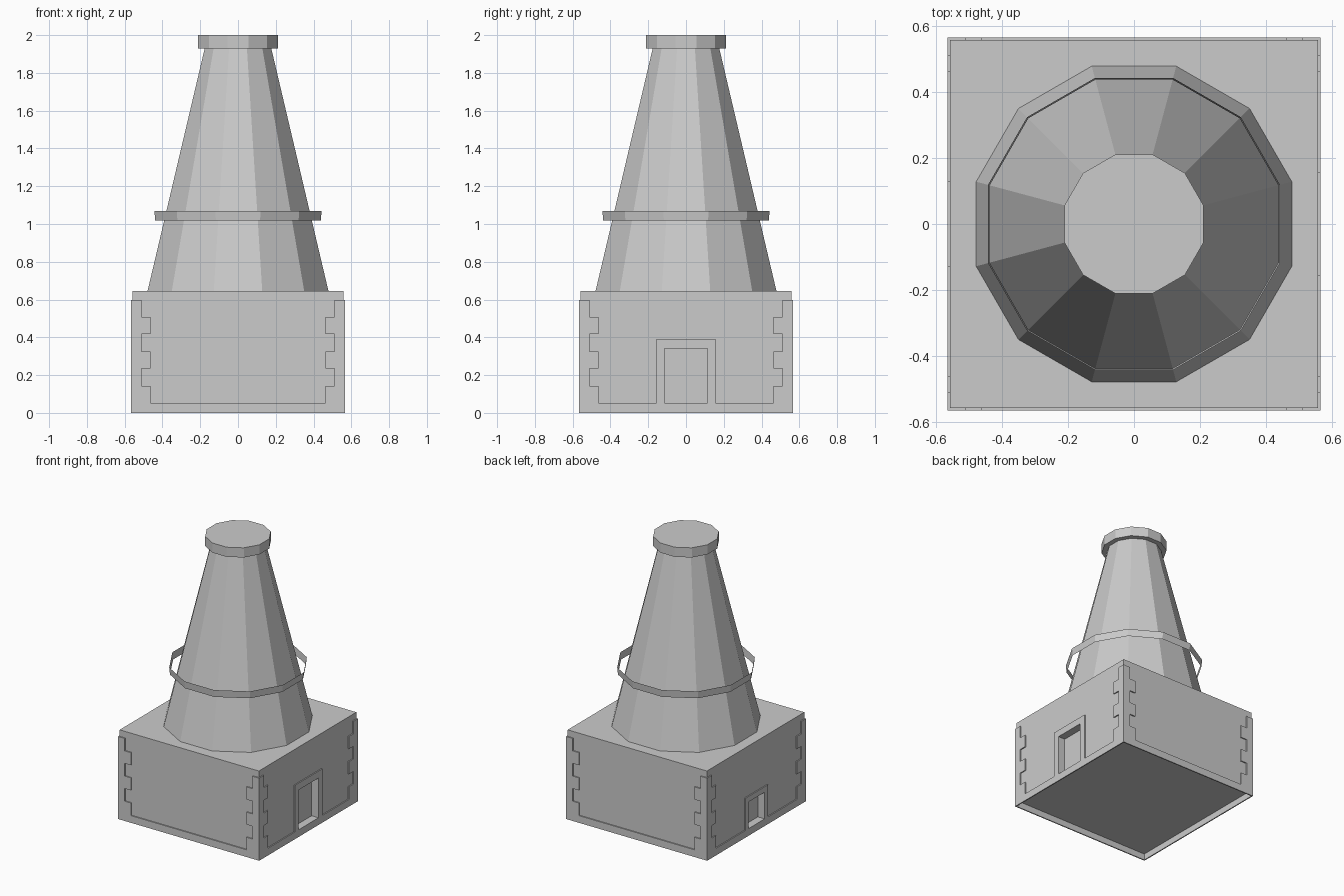
import bpy, bmesh
from math import pi, cos, sin
from mathutils import Matrix

if "Cube" in bpy.data.objects:
    bpy.data.objects.remove(bpy.data.objects["Cube"])

HALF, WALL_H, RECESS = 0.566, 0.645, 0.008


def finish(bm, name):
    bmesh.ops.recalc_face_normals(bm, faces=bm.faces)
    mesh = bpy.data.meshes.new(name)
    bm.to_mesh(mesh)
    bm.free()
    obj = bpy.data.objects.new(name, mesh)
    bpy.context.collection.objects.link(obj)
    return obj


def box(name, x0, x1, y0, y1, z0, z1):
    bm = bmesh.new()
    bmesh.ops.create_cube(bm, size=1)
    for v in bm.verts:
        v.co = (x1 if v.co.x > 0 else x0, y1 if v.co.y > 0 else y0, z1 if v.co.z > 0 else z0)
    return finish(bm, name)


def lathe12(name, profile, capped=True):
    """Twelve-sided body from (apothem, z) points; flats face the axes."""
    bm = bmesh.new()
    rings = []
    for a, z in profile:
        r = a / cos(pi / 12)
        rings.append([bm.verts.new((r * cos(pi / 12 + i * pi / 6), r * sin(pi / 12 + i * pi / 6), z))
                      for i in range(12)])
    if capped:
        bm.faces.new(rings[0])
        bm.faces.new(rings[-1])
    for a, b in zip(rings, rings[1:]):
        for i in range(12):
            j = (i + 1) % 12
            bm.faces.new((a[i], a[j], b[j], b[i]))
    return finish(bm, name)


def panel_cutter(angle, door=None):
    """Shallow panel with toothed ends, open above the corner stones, around any door frame."""
    left, inner = [], True
    levels = [0.052, 0.143, 0.235, 0.325, 0.417, 0.508, 0.598]
    for z0, z1 in zip(levels, levels[1:]):
        u = -0.463 if inner else -0.512
        left += [(u, z0), (u, z1)]
        inner = not inner
    left += [(-0.7, 0.598), (-0.7, 0.8)]
    pts = left + [(-u, z) for u, z in reversed(left)]
    if door:
        w, h = door
        pts += [(w, 0.052), (w, h), (-w, h), (-w, 0.052)]
    bm = bmesh.new()
    face = bm.faces.new([bm.verts.new((u, -HALF + RECESS, z)) for u, z in pts])
    ext = bmesh.ops.extrude_face_region(bm, geom=[face])
    bmesh.ops.translate(bm, vec=(0, -0.05, 0),
                        verts=[v for v in ext["geom"] if isinstance(v, bmesh.types.BMVert)])
    bm.transform(Matrix.Rotation(angle, 4, 'Z'))
    return finish(bm, "panel_cutter")


def cut(target, cutter):
    mod = target.modifiers.new("cut", 'BOOLEAN')
    mod.operation, mod.solver, mod.object = 'DIFFERENCE', 'EXACT', cutter
    bpy.context.view_layer.objects.active = target
    bpy.ops.object.modifier_apply(modifier=mod.name)
    bpy.data.objects.remove(cutter)


# Square base with corner stones and plinth standing proud of the walls
base = box("base_block", -HALF, HALF, -HALF, HALF, 0, WALL_H)
for k, door in enumerate([None, (0.157, 0.39), None, (0.13, 0.285)]):
    cut(base, panel_cutter(k * pi / 2, door))

# Large doorway on the right, small opening on the left
cut(base, box("door_cutter", HALF - 0.055, 0.7, -0.113, 0.113, 0.052, 0.34))
cut(base, box("hatch_cutter", -0.7, -HALF + 0.055, -0.092, 0.092, 0.052, 0.245))

# Hollow underside inside the plinth
inner = HALF - RECESS
cut(base, box("underside_cutter", -inner, inner, -inner, inner, -0.1, 0.045))

# Tapered twelve-sided stack, its cap and the loose band around it
lathe12("stack", [(0.48, 0.64), (0.175, 1.935)])
lathe12("stack_cap", [(0.211, 1.93), (0.211, 2.0)])
lathe12("stack_band", [(0.438, 1.018), (0.443, 1.07)], capped=False)
